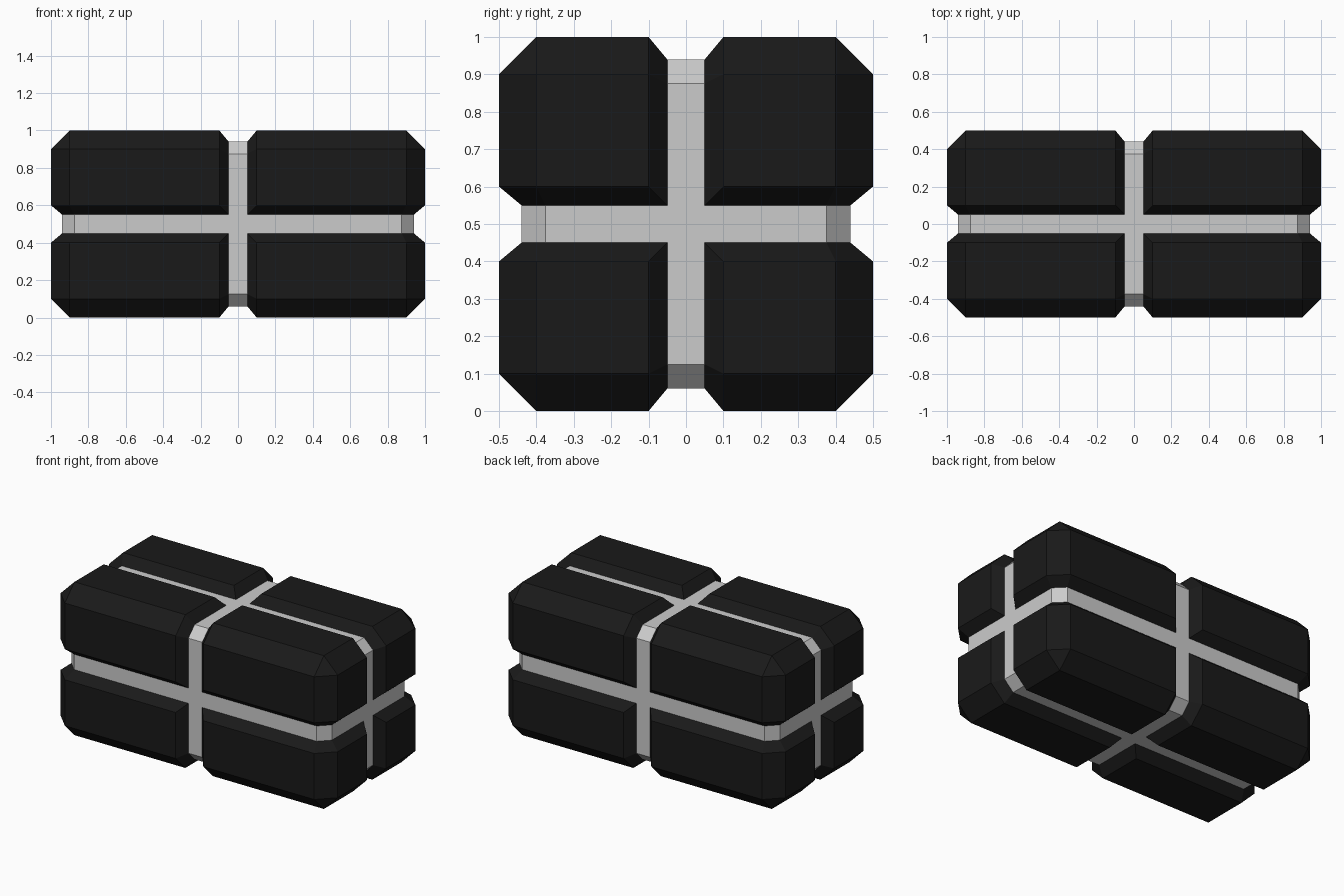
import bpy, bmesh
from mathutils import Vector

if "Cube" in bpy.data.objects:
    bpy.data.objects.remove(bpy.data.objects["Cube"])

HALF = Vector((1.0, 0.5, 0.5))
CHAMFER, DEPTH = 0.1, 0.06
OUTER, FLOOR = 0.1, 0.05          # groove half widths: at the surface, at the floor
FLOOR_CHAMFER = CHAMFER - DEPTH * (2 - 2 ** 0.5)
EPS = 1e-4


def sink(c, half):
    """Move one coordinate onto the skin lying DEPTH below the chamfered box."""
    sign, a = (1 if c > 0 else -1), abs(c)
    if abs(a - half) < EPS:
        a = half - DEPTH
    elif abs(a - (half - CHAMFER)) < EPS:
        a = half - DEPTH - FLOOR_CHAMFER
    return sign * a


bm = bmesh.new()

# Chamfered box
bmesh.ops.create_cube(bm, size=2)
bmesh.ops.scale(bm, vec=HALF, verts=bm.verts)
bmesh.ops.bevel(bm, geom=bm.edges[:], offset=CHAMFER, offset_type='OFFSET',
                segments=1, profile=0.5, affect='EDGES')

# Cut lines for the three groove loops
for axis in range(3):
    normal = Vector((0, 0, 0))
    normal[axis] = 1
    for d in (-OUTER, -FLOOR, FLOOR, OUTER):
        bmesh.ops.bisect_plane(bm, geom=bm.verts[:] + bm.edges[:] + bm.faces[:],
                               plane_co=normal * d, plane_no=normal)

# Sink the groove floors
sunk = {v for v in bm.verts if min(abs(c) for c in v.co) < FLOOR + EPS}
for v in sunk:
    v.co = [sink(c, h) for c, h in zip(v.co, HALF)]

# Mitre the groove walls where two grooves cross
for f in bm.faces[:]:
    raised = [v for v in f.verts if v not in sunk]
    if len(f.verts) == 4 and len(raised) == 1:
        i = list(f.verts).index(raised[0])
        bmesh.utils.face_split(f, f.verts[i], f.verts[(i + 2) % 4])

# Grey floors, black blocks
for f in bm.faces:
    f.material_index = 0 if all(v in sunk for v in f.verts) else 1
    f.smooth = False
bmesh.ops.recalc_face_normals(bm, faces=bm.faces)
bmesh.ops.translate(bm, vec=(0, 0, HALF.z), verts=bm.verts)

mesh = bpy.data.meshes.new("grooved_block")
bm.to_mesh(mesh)
bm.free()
for name, value in (("band_grey", 0.8), ("block_black", 0.01)):
    mat = bpy.data.materials.new(name)
    mat.diffuse_color = (value, value, value, 1)
    mat.use_nodes = True
    mat.node_tree.nodes["Principled BSDF"].inputs["Base Color"].default_value = mat.diffuse_color
    mesh.materials.append(mat)
bpy.context.collection.objects.link(bpy.data.objects.new("grooved_block", mesh))
